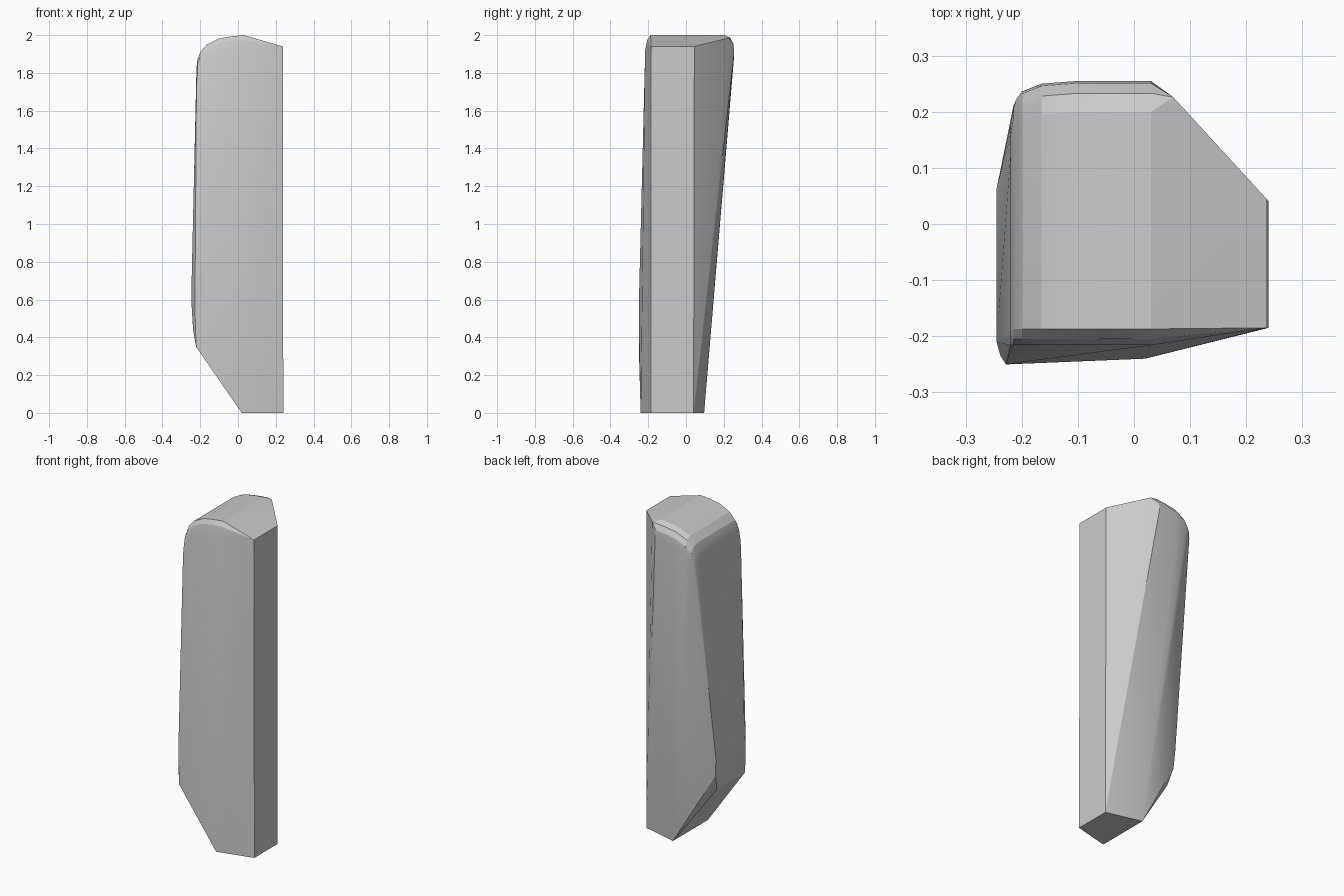
import bpy, bmesh, math

if "Cube" in bpy.data.objects:
    bpy.data.objects.remove(bpy.data.objects["Cube"])

# Sections of one tapered convex block
foot = [(0.02, -0.24, 0), (0.24, -0.185, 0), (0.24, 0.04, 0), (0.02, 0.096, 0)]
heel = [(-0.222, -0.25, 0.35), (-0.238, -0.235, 0.44), (-0.245, -0.21, 0.56),
        (-0.245, -0.21, 0.72), (-0.228, -0.25, 0.56), (-0.222, 0.02, 0.35),
        (-0.238, 0.055, 0.45), (-0.245, 0.062, 0.56), (-0.245, 0.062, 0.68)]
right_top = [(0.237, -0.185, 1.94), (0.237, 0.044, 1.94), (0.07, 0.226, 1.985)]

# Rounded crown: x, z, and back depth of each profile step
crown = [(-0.22, 1.82, 0.18), (-0.215, 1.87, 0.21), (-0.2, 1.91, 0.236),
         (-0.165, 1.95, 0.25), (-0.1, 1.982, 0.255), (-0.03, 1.994, 0.255),
         (0.03, 2.0, 0.255)]
points = foot + heel + right_top
for x, z, back in crown:
    points += [(x, -0.187, z), (x, -0.205, z - 0.025), (x, -0.216, z - 0.08),
               (x, back - 0.055, z), (x, back - 0.022, z - 0.014),
               (x, back - 0.004, z - 0.045), (x, back, z - 0.09)]
points.append((-0.21, 0.222, 1.83))

# Wrap the sections in a closed surface
bm = bmesh.new()
for p in points:
    bm.verts.new(p)
hull = bmesh.ops.convex_hull(bm, input=bm.verts)
loose = [v for v in bm.verts if not v.link_faces]
bmesh.ops.delete(bm, geom=loose, context='VERTS')
bmesh.ops.dissolve_limit(bm, angle_limit=math.radians(1), verts=bm.verts, edges=bm.edges)
bmesh.ops.recalc_face_normals(bm, faces=bm.faces)

mesh = bpy.data.meshes.new("tapered_block")
bm.to_mesh(mesh)
bm.free()
block = bpy.data.objects.new("tapered_block", mesh)
bpy.context.collection.objects.link(block)
block.select_set(True)
bpy.context.view_layer.objects.active = block
bpy.ops.object.shade_smooth_by_angle(angle=math.radians(20))
